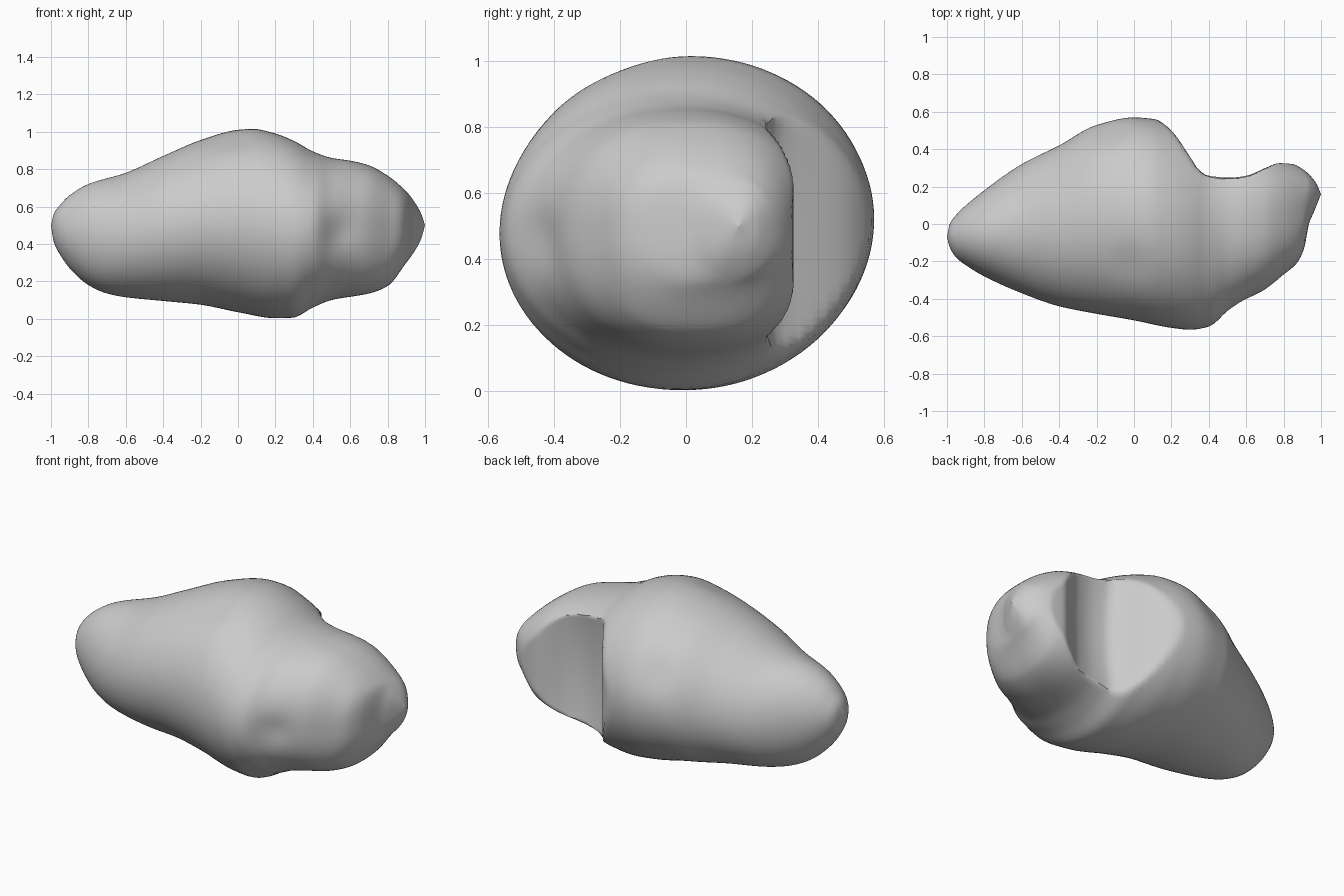
import bpy, bmesh, math

if "Cube" in bpy.data.objects:
    bpy.data.objects.remove(bpy.data.objects["Cube"])

# Outline profiles along x: (x, value)
Y_LOW = [(-1, -.07), (-.985, -.125), (-.95, -.18), (-.9, -.22), (-.8, -.28), (-.6, -.37), (-.4, -.44),
         (-.2, -.48), (0, -.515), (.2, -.555), (.3, -.565), (.4, -.55), (.5, -.48), (.6, -.41),
         (.7, -.35), (.8, -.27), (.87, -.21), (.91, -.13), (.935, 0), (.96, .06), (1, .16)]
Y_HIGH = [(-1, -.07), (-.985, 0), (-.95, .05), (-.8, .18), (-.6, .32), (-.4, .42), (-.2, .53),
          (0, .57), (.1, .562), (.2, .54), (.4, .48), (.6, .42), (.8, .345), (.9, .295), (.97, .225), (1, .16)]
Z_LOW = [(-1, .5), (-.985, .41), (-.95, .34), (-.9, .27), (-.8, .18), (-.7, .135), (-.6, .115), (-.4, .095),
         (-.2, .075), (0, .035), (.2, .003), (.29, .005), (.4, .06), (.5, .1), (.7, .135), (.8, .175),
         (.9, .30), (.95, .37), (.98, .43), (1, .5)]
Z_HIGH = [(-1, .5), (-.985, .56), (-.95, .61), (-.9, .66), (-.8, .72), (-.6, .78), (-.4, .87), (-.2, .955),
          (0, 1.01), (.08, 1.015), (.2, .99), (.3, .95), (.4, .895), (.5, .86), (.6, .845), (.7, .82),
          (.8, .765), (.9, .68), (.95, .615), (.98, .56), (1, .5)]
# Floor of the big saddle crater on the back
SADDLE = [(-1, 1), (.05, .60), (.13, .555), (.2, .50), (.3, .36), (.35, .285), (.4, .257), (.5, .25),
          (.6, .262), (.7, .303), (.78, .325), (.85, .32), (.92, .29), (1, .2)]
# Shallow dents: x, y, z, radius, depth
DENTS = [(.53, -.45, .46, .10, .025), (-.02, -.22, .97, .12, .012), (-.15, .5, .72, .12, .015)]


def curve(table, x):
    """Monotone cubic interpolation of a profile."""
    n = len(table)
    sl = [(table[i + 1][1] - table[i][1]) / (table[i + 1][0] - table[i][0]) for i in range(n - 1)]

    def tangent(i):
        if i == 0:
            return sl[0]
        if i == n - 1:
            return sl[-1]
        a, b = sl[i - 1], sl[i]
        return 2 * a * b / (a + b) if a * b > 0 else 0

    i = 0
    while i < n - 2 and x > table[i + 1][0]:
        i += 1
    (x0, v0), (x1, v1) = table[i], table[i + 1]
    h = x1 - x0
    t = (x - x0) / h
    return ((2 * t**3 - 3 * t**2 + 1) * v0 + (t**3 - 2 * t**2 + t) * h * tangent(i)
            + (3 * t**2 - 2 * t**3) * v1 + (t**3 - t**2) * h * tangent(i + 1))


def surface_point(x, a):
    yl, yh, zl, zh = (curve(t, x) for t in (Y_LOW, Y_HIGH, Z_LOW, Z_HIGH))
    # Sections get squarer toward the blunt right end
    p = 2 / (2 + .5 * max(0, min(1, (x - .4) / .4)))
    c, s = math.cos(a), math.sin(a)
    y = (yl + yh) / 2 + (yh - yl) / 2 * math.copysign(abs(c) ** p, c)
    z = (zl + zh) / 2 + (zh - zl) / 2 * math.copysign(abs(s) ** p, s)
    # Cut the saddle, slightly bowl-shaped in the middle
    bowl = .03 * max(0, 1 - ((x - .5) / .25) ** 2) * max(0, 1 - ((z - .5) / .35) ** 2)
    y = min(y, curve(SADDLE, x) - bowl)
    # Press the dents toward the long axis
    for dx, dy, dz, r, depth in DENTS:
        d2 = (x - dx) ** 2 + (y - dy) ** 2 + (z - dz) ** 2
        k = depth * math.exp(-d2 / r**2) / max(.1, math.hypot(y, z - .5))
        y, z = y - y * k, z - (z - .5) * k
    return x, y, z


# Asteroid body: loft of rings from tip to tip
RINGS, SIDES = 120, 112
bm = bmesh.new()
rows = []
for i in range(1, RINGS):
    x = -math.cos(math.pi * i / RINGS)
    rows.append([bm.verts.new(surface_point(x, 2 * math.pi * j / SIDES)) for j in range(SIDES)])
for r0, r1 in zip(rows, rows[1:]):
    for j in range(SIDES):
        k = (j + 1) % SIDES
        bm.faces.new((r0[j], r0[k], r1[k], r1[j]))
for row, tip in ((rows[0], (-1, -.07, .5)), (rows[-1], (1, .16, .5))):
    v = bm.verts.new(tip)
    for j in range(SIDES):
        bm.faces.new((row[j], row[(j + 1) % SIDES], v))
bmesh.ops.recalc_face_normals(bm, faces=bm.faces)
mesh = bpy.data.meshes.new("asteroid_body")
bm.to_mesh(mesh)
bm.free()
body = bpy.data.objects.new("asteroid_body", mesh)
bpy.context.collection.objects.link(body)
bpy.context.view_layer.objects.active = body
body.select_set(True)
bpy.ops.object.shade_smooth_by_angle(angle=math.radians(40))
